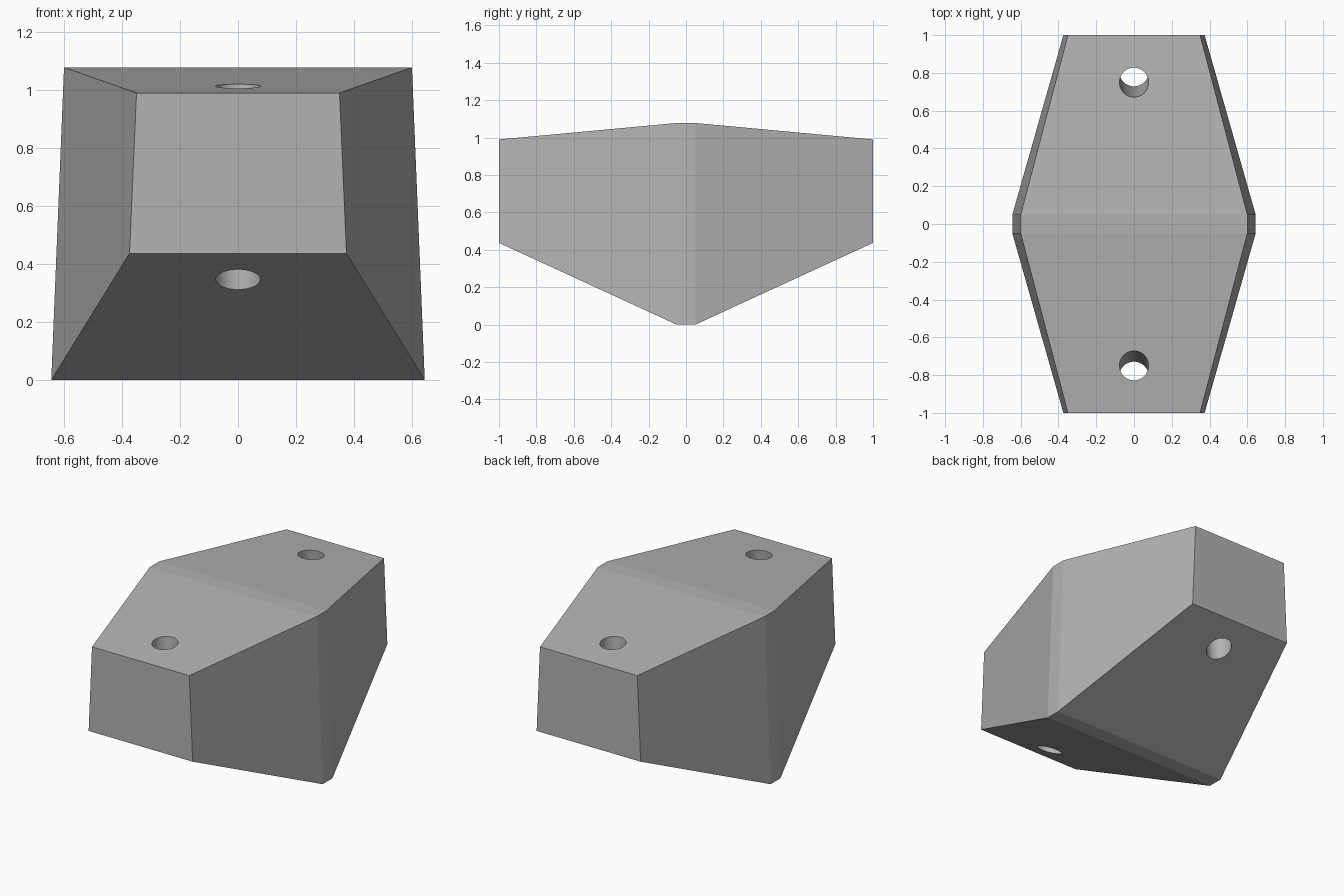
import bpy, bmesh, math
from mathutils import Vector

if "Cube" in bpy.data.objects:
    bpy.data.objects.remove(bpy.data.objects["Cube"])

grey = bpy.data.materials.new("light grey")
grey.diffuse_color = (0.45, 0.45, 0.45, 1)
grey.use_nodes = True
grey.node_tree.nodes["Principled BSDF"].inputs["Base Color"].default_value = grey.diffuse_color

# Tapered block: (y, bottom half width, bottom z, top half width, top z)
END = (0.374, 0.437, 0.35, 0.99)
MIDDLE = (0.644, 0.0, 0.60, 1.078)
sections = [(-1, END), (-0.05, MIDDLE), (0.05, MIDDLE), (1, END)]

bm = bmesh.new()
rings = []
for y, (bw, bz, tw, tz) in sections:
    corners = [(-bw, bz), (bw, bz), (tw, tz), (-tw, tz)]
    rings.append([bm.verts.new((x, y, z)) for x, z in corners])
for a, b in zip(rings, rings[1:]):
    for i in range(4):
        j = (i + 1) % 4
        bm.faces.new((a[i], a[j], b[j], b[i]))
bm.faces.new(rings[0])
bm.faces.new(rings[-1])
bmesh.ops.recalc_face_normals(bm, faces=bm.faces)
mesh = bpy.data.meshes.new("block")
bm.to_mesh(mesh)
bm.free()
block = bpy.data.objects.new("block", mesh)
bpy.context.collection.objects.link(block)
mesh.materials.append(grey)

# Two leaning bolt holes, square to the sloping top
for side in (-1, 1):
    top, low = Vector((0, side * 0.75, 1.012)), Vector((0, side * 0.803, 0.349))
    axis = top - low
    bpy.ops.mesh.primitive_cylinder_add(vertices=48, radius=0.077, depth=1.4,
                                        location=(top + low) / 2)
    cutter = bpy.context.object
    cutter.name = "hole_cutter"
    cutter.rotation_euler = axis.to_track_quat('Z', 'Y').to_euler()
    cutter.data.materials.append(grey)
    cutter.hide_render = True
    cut = block.modifiers.new("bolt hole", 'BOOLEAN')
    cut.operation = 'DIFFERENCE'
    cut.solver = 'EXACT'
    cut.object = cutter

# Bake the holes and smooth only their walls
bpy.ops.object.select_all(action='DESELECT')
block.select_set(True)
bpy.context.view_layer.objects.active = block
for name in [m.name for m in block.modifiers]:
    bpy.ops.object.modifier_apply(modifier=name)
for ob in [o for o in bpy.data.objects if o.name.startswith("hole_cutter")]:
    bpy.data.objects.remove(ob)
bpy.ops.object.shade_smooth_by_angle(angle=math.radians(10))
for face in block.data.polygons:
    if face.area > 0.03:
        face.use_smooth = False
